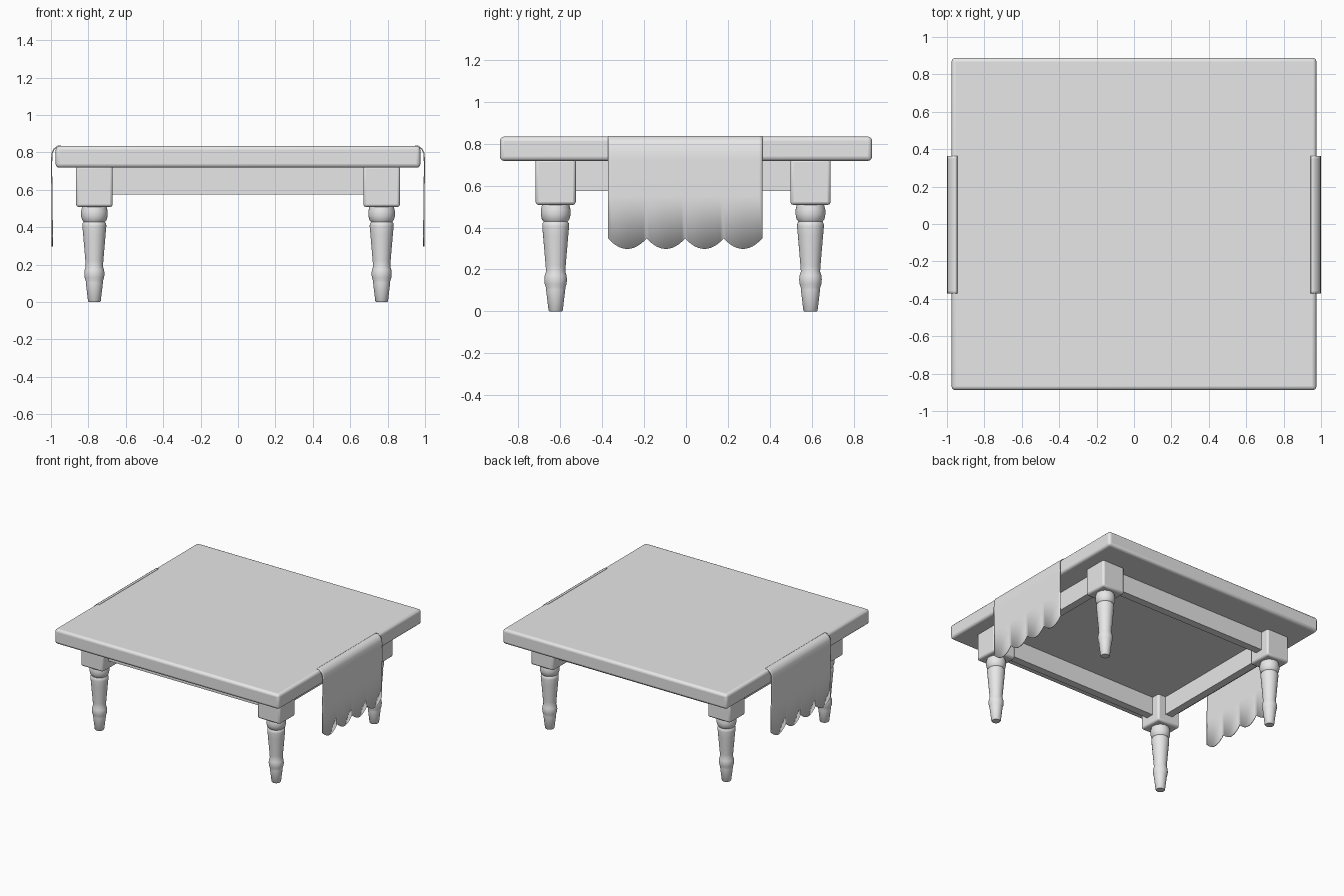
import bpy, bmesh, math

if "Cube" in bpy.data.objects:
    bpy.data.objects.remove(bpy.data.objects["Cube"])

grey = bpy.data.materials.new("plain_grey")
grey.diffuse_color = (0.8, 0.8, 0.8, 1)
grey.use_nodes = True
grey.node_tree.nodes["Principled BSDF"].inputs["Base Color"].default_value = grey.diffuse_color


def finish(name, bm, bevel=0, segments=2):
    bmesh.ops.recalc_face_normals(bm, faces=bm.faces)
    me = bpy.data.meshes.new(name)
    bm.to_mesh(me)
    bm.free()
    me.materials.append(grey)
    ob = bpy.data.objects.new(name, me)
    bpy.context.collection.objects.link(ob)
    if bevel:
        mod = ob.modifiers.new("bevel", 'BEVEL')
        mod.width, mod.segments = bevel, segments
    bpy.ops.object.select_all(action='DESELECT')
    ob.select_set(True)
    bpy.context.view_layer.objects.active = ob
    bpy.ops.object.shade_smooth_by_angle(angle=math.radians(35))
    return ob


def box(name, lo, hi, bevel=0, segments=2):
    bm = bmesh.new()
    bmesh.ops.create_cube(bm, size=1)
    for v in bm.verts:
        v.co = [(a + b) / 2 + c * (b - a) for a, b, c in zip(lo, hi, v.co)]
    return finish(name, bm, bevel, segments)


def lathe(name, profile, x, y, sides=32):
    bm = bmesh.new()
    rings = []
    for r, z in profile:
        rings.append([bm.verts.new((x + r * math.cos(2 * math.pi * i / sides),
                                    y + r * math.sin(2 * math.pi * i / sides), z))
                      for i in range(sides)])
    for a, b in zip(rings, rings[1:]):
        for i in range(sides):
            j = (i + 1) % sides
            bm.faces.new((a[i], a[j], b[j], b[i]))
    bm.faces.new(rings[0])
    bm.faces.new(rings[-1])
    return finish(name, bm)


# Tabletop
box("tabletop", (-0.975, -0.888, 0.718), (0.975, 0.888, 0.834), 0.02, 3)

# Turned legs with square blocks
LEG_X, Y_FRONT, Y_BACK = 0.768, -0.622, 0.594
LEG = [(0.030, 0.0), (0.034, 0.005), (0.046, 0.105), (0.046, 0.112),
       (0.052, 0.13), (0.054, 0.152), (0.052, 0.172), (0.046, 0.19),
       (0.048, 0.22), (0.054, 0.29), (0.060, 0.36), (0.064, 0.405),
       (0.063, 0.42), (0.057, 0.428), (0.066, 0.44), (0.071, 0.462),
       (0.071, 0.485), (0.066, 0.505), (0.060, 0.53)]
for sx, side in ((-1, "left"), (1, "right")):
    for y, end in ((Y_FRONT, "front"), (Y_BACK, "back")):
        x = sx * LEG_X
        lathe(f"leg_{end}_{side}", LEG, x, y)
        box(f"leg_block_{end}_{side}", (x - 0.098, y - 0.096, 0.508),
            (x + 0.098, y + 0.096, 0.728), 0.014)

# Apron rails between the blocks
T = 0.03
for y, end in ((Y_FRONT, "front"), (Y_BACK, "back")):
    box(f"apron_{end}", (-LEG_X, y - T, 0.574), (LEG_X, y + T, 0.725))
for sx, side in ((-1, "left"), (1, "right")):
    box(f"apron_{side}", (sx * LEG_X - T, Y_FRONT, 0.574), (sx * LEG_X + T, Y_BACK, 0.725))


# Cloth drapes with scalloped hems
def drape(name, sx, cols=48, y0=-0.372, y1=0.364):
    bm = bmesh.new()
    rows = []
    for i in range(cols + 1):
        t = i / cols
        u = 2 * ((t * 4) % 1) - 1
        hem = 0.298 + 0.05 * abs(u) ** 2
        path = [(0.945, 0.835), (0.962, 0.834), (0.983, 0.818), (0.995, 0.795),
                (0.997, 0.72), (0.994, 0.55), (0.993, hem)]
        rows.append([bm.verts.new((sx * x, y0 + t * (y1 - y0), z)) for x, z in path])
    for a, b in zip(rows, rows[1:]):
        for k in range(len(a) - 1):
            bm.faces.new((a[k], b[k], b[k + 1], a[k + 1]))
    ob = finish(name, bm)
    mod = ob.modifiers.new("thickness", 'SOLIDIFY')
    mod.thickness, mod.offset = 0.006, 0


for sx, side in ((-1, "left"), (1, "right")):
    drape(f"cloth_drape_{side}", sx)
